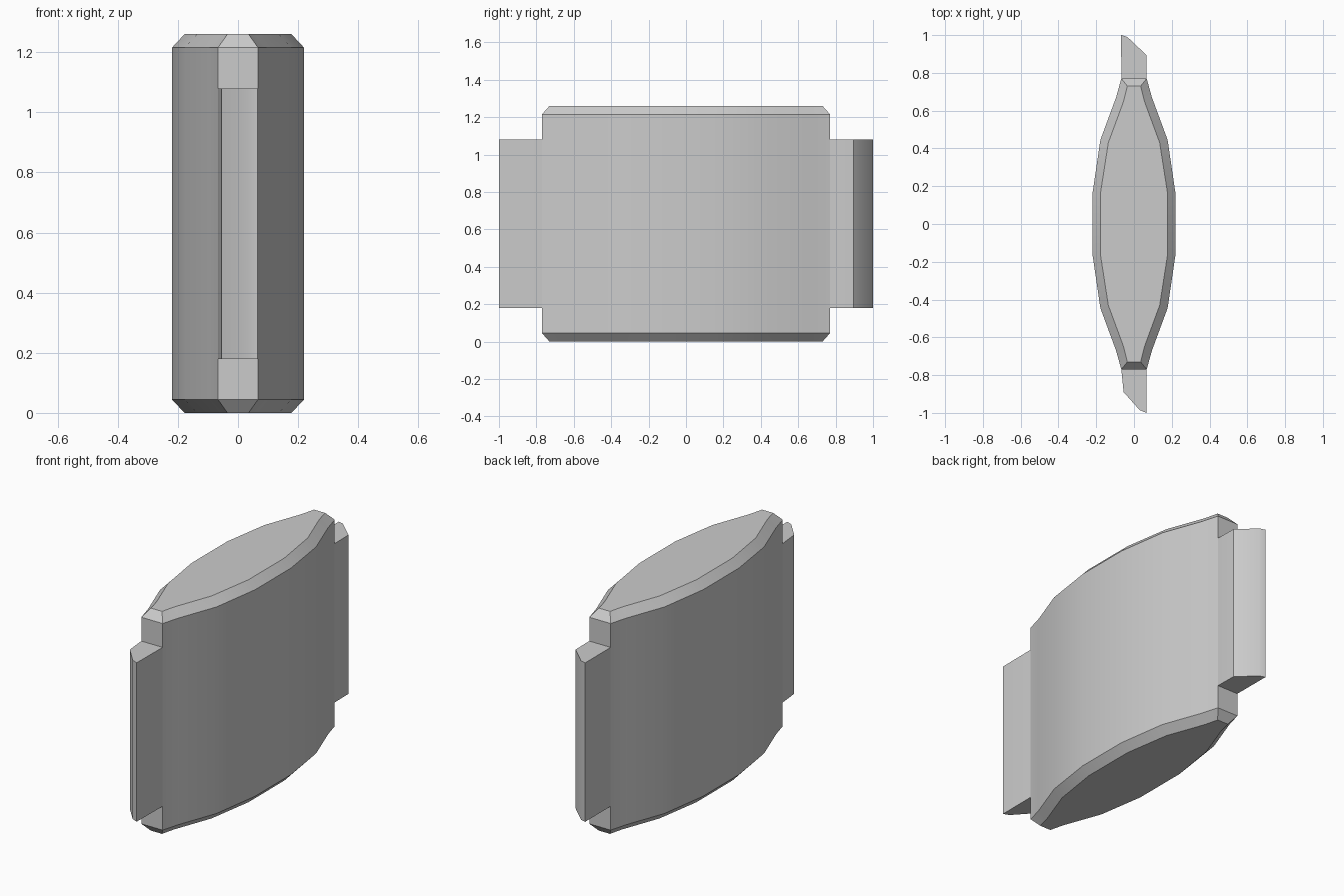
import bpy, bmesh

if "Cube" in bpy.data.objects:
    bpy.data.objects.remove(bpy.data.objects["Cube"])

grey = bpy.data.materials.new("plain grey")
grey.diffuse_color = (0.6, 0.6, 0.6, 1)
grey.use_nodes = True
grey.node_tree.nodes["Principled BSDF"].inputs["Base Color"].default_value = grey.diffuse_color


def loft(name, rings):
    """Stack matching rings given as (z, points) and cap both ends."""
    bm = bmesh.new()
    loops = [[bm.verts.new((x, y, z)) for x, y in pts] for z, pts in rings]
    n = len(loops[0])
    for low, high in zip(loops, loops[1:]):
        for i in range(n):
            j = (i + 1) % n
            bm.faces.new((low[i], low[j], high[j], high[i]))
    bm.faces.new(loops[0][::-1])
    bm.faces.new(loops[-1])
    bmesh.ops.recalc_face_normals(bm, faces=bm.faces)
    mesh = bpy.data.meshes.new(name)
    bm.to_mesh(mesh)
    bm.free()
    obj = bpy.data.objects.new(name, mesh)
    bpy.context.collection.objects.link(obj)
    mesh.materials.append(grey)
    bpy.context.view_layer.objects.active = obj
    obj.select_set(True)
    bpy.ops.object.shade_smooth_by_angle(angle=0.52)
    obj.select_set(False)
    return obj


def mirrored(quarter):
    """Turn one quarter of an outline into the full counter-clockwise loop."""
    half = [(x, -y) for x, y in reversed(quarter)] + quarter
    return half + [(-x, -y) for x, y in half]


# Lens-shaped body with bevelled top and bottom
wide = mirrored([(0.22, 0.16), (0.178, 0.445), (0.095, 0.67), (0.067, 0.77)])
inset = mirrored([(0.178, 0.16), (0.136, 0.43), (0.055, 0.65), (0.035, 0.73)])
loft("body", [(0, inset), (0.045, wide), (1.215, wide), (1.26, inset)])

# Slanted end tabs
front = [(-0.065, -0.75), (-0.067, -0.77), (-0.055, -0.89), (0.03, -0.985),
         (0.065, -1.0), (0.067, -0.77), (0.065, -0.75)]
back = [(0.065, 0.75), (0.067, 0.77), (0.065, 0.895), (-0.035, 0.99),
        (-0.068, 1.0), (-0.067, 0.77), (-0.065, 0.75)]
for name, outline in (("front_tab", front), ("back_tab", back)):
    loft(name, [(0.18, outline), (1.08, outline)])
